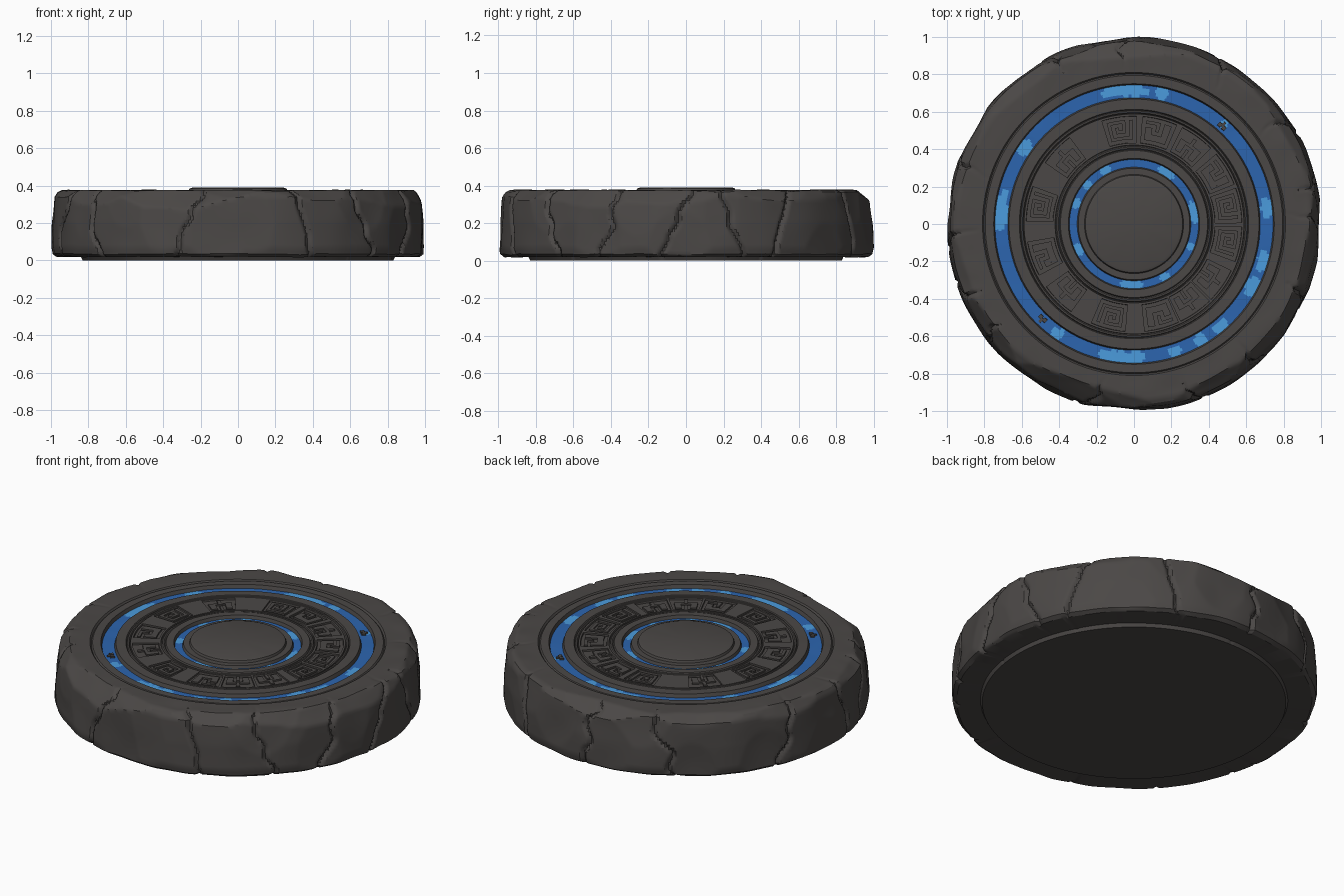
import bpy, bmesh, math, random
from mathutils import Vector, noise

random.seed(7)
if "Cube" in bpy.data.objects:
    bpy.data.objects.remove(bpy.data.objects["Cube"], do_unlink=True)


def material(name, colour):
    m = bpy.data.materials.new(name)
    m.use_nodes = True
    m.diffuse_color = (*colour, 1)
    m.node_tree.nodes["Principled BSDF"].inputs["Base Color"].default_value = (*colour, 1)
    return m


STONE = material("dark stone", (0.07, 0.064, 0.061))
BLUE = material("glow blue", (0.025, 0.13, 0.43))
LIGHT = material("light blue", (0.07, 0.33, 0.72))


def finish(bm, name, mats, angle):
    bmesh.ops.recalc_face_normals(bm, faces=bm.faces)
    mesh = bpy.data.meshes.new(name)
    bm.to_mesh(mesh)
    bm.free()
    for m in mats:
        mesh.materials.append(m)
    obj = bpy.data.objects.new(name, mesh)
    bpy.context.collection.objects.link(obj)
    bpy.ops.object.select_all(action="DESELECT")
    obj.select_set(True)
    bpy.context.view_layer.objects.active = obj
    bpy.ops.object.shade_smooth_by_angle(angle=math.radians(angle))
    return obj


def polar(a, r, z):
    return Vector((r * math.cos(a), r * math.sin(a), z))


def angle_gap(a, b):
    return (a - b + math.pi) % math.tau - math.pi


# Cross-section from the centre of the top, over the rim, to the underside
PROFILE = [(0, .39), (.245, .39), (.26, .385), (.265, .372), (.298, .372),
           (.304, .356), (.345, .356), (.351, .375), (.393, .375), (.398, .366),
           (.404, .372), (.412, .372), (.418, .362), (.59, .362), (.596, .373),
           (.604, .373), (.608, .366), (.613, .374), (.668, .374), (.675, .353),
           (.743, .353), (.75, .374), (.795, .374), (.802, .366), (.81, .377),
           (.94, .375), (.965, .365), (.982, .34), (.995, .2), (1, .07),
           (.992, .035), (.97, .02), (.84, .02), (.83, 0), (0, 0)]
STEP, SEGS = 0.018, 600

# Broken flats on the rim: bearing, upward tilt and depth, in degrees and units
chips = [(-111, 42, .07), (-104, 55, .05), (-28, 35, .05), (-12, 40, .05),
         (-42, 40, .05), (0, 30, .035), (94, 55, .05), (85, 50, .04),
         (160, 35, .04), (-143, 40, .05), (-62, 50, .04), (30, 45, .04)]
for i in range(22):
    chips.append((i * 360 / 22 + random.uniform(-6, 6), random.uniform(-4, 14),
                  random.uniform(.004, .017)))
for i in range(14):
    chips.append((random.uniform(0, 360), random.uniform(30, 60), random.uniform(.012, .035)))
planes = []
for bearing, tilt, depth in chips:
    t = math.radians(tilt)
    n = polar(math.radians(bearing), math.cos(t), math.sin(t))
    reach = math.cos(t) * (.99 if tilt > 20 else 1) + math.sin(t) * (.37 if tilt > 20 else .2)
    planes.append((n, reach - depth))

# Cracks down the side: bearing, slant, inner radius reached on top
CRACKS = [(-141, -.3, .9), (-106, .45, .84), (-69, -.2, .9), (-47, -.25, .82),
          (-24, .3, .88), (-3, .5, .8), (14, -.4, .9), (31, .35, .82), (62, -.3, .85),
          (92, .2, .82), (118, -.4, .9), (159, .3, .82), (186, -.3, .84), (-160, .4, .9)]


def weather(p):
    """Break flats, crack and roughen the outer stone."""
    r, a = math.hypot(p.x, p.y), math.atan2(p.y, p.x)
    if r < .805 or p.z < .01:
        if .01 < p.z and r > .2:
            p.z += .002 * noise.noise(p * 9)
        return p
    q = p.copy()
    for n, d in planes:
        over = q.dot(n) - d
        if over > 0:
            q -= n * over
    edge = min(1, (r - .805) / .1)
    for bearing, slant, inner in CRACKS:
        wiggle = .05 * noise.noise(Vector((p.z * 9, r * 9, bearing)))
        gap = abs(angle_gap(a, math.radians(bearing) + slant * (p.z - .2) + wiggle))
        if r > inner and gap < .018:
            q -= Vector((q.x, q.y, (q.z - .15) * .6)) * .022 * (1 - gap / .018) * edge
    out = Vector((p.x, p.y, 0)).normalized()
    q += out * .008 * edge * noise.noise(p * 5)
    q.z = max(.015, q.z + .006 * edge * noise.noise(p * 7 + Vector((3, 1, 8))))
    return q


# Light worn patches along the blue rings: bearing, half width in degrees
OUTER = [(94, 11), (78, 3), (145, 4), (174, 10), (7, 5), (-16, 5), (-28, 5),
         (-50, 4), (-60, 3), (-72, 3), (-95, 11), (-125, 3), (48, 2)]
INNER = [(58, 10), (12, 13), (-22, 4), (-60, 6), (-92, 12), (-155, 7), (160, 6),
         (140, 5), (118, 6)]


def ring_colour(c):
    r, a = math.hypot(c.x, c.y), math.atan2(c.y, c.x)
    if .304 < r < .345:
        patches, middle, half = INNER, .325, .02
    elif .675 < r < .743:
        patches, middle, half = OUTER, .712, .034
    else:
        return 0
    rough = .35 * noise.noise(c * 22)
    for bearing, width in patches:
        along = angle_gap(a, math.radians(bearing)) / math.radians(width)
        if along ** 4 + ((r - middle) / half) ** 2 < .75 + rough:
            return 2
    return 1


# Stone disc
path = [Vector(PROFILE[0])]
for start, end in zip(PROFILE, PROFILE[1:]):
    s, e = Vector(start), Vector(end)
    flat = e.x < .85 and e.y < .03 or e.x < .25 or .42 < e.x < .592
    count = 1 if flat else max(1, math.ceil((e - s).length / STEP))
    path += [s.lerp(e, (k + 1) / count) for k in range(count)]

bm = bmesh.new()
rings = []
for point in path:
    if point.x < 1e-4:
        rings.append([bm.verts.new((0, 0, point.y))] * SEGS)
    else:
        rings.append([bm.verts.new(weather(polar(math.tau * i / SEGS, point.x, point.y)))
                      for i in range(SEGS)])
for upper, lower in zip(rings, rings[1:]):
    for i in range(SEGS):
        j = (i + 1) % SEGS
        corners = list(dict.fromkeys((upper[i], lower[i], lower[j], upper[j])))
        face = bm.faces.new(corners)
        centre = face.calc_center_median()
        if centre.z > .3:
            face.material_index = ring_colour(centre)
finish(bm, "stone_disc", [STONE, BLUE, LIGHT], 32)


# Carved key pattern around the disc
def block(bm, a0, a1, r0, r1, z0, z1, inset=.002):
    n = max(1, math.ceil((a1 - a0) / .05))
    rows = []
    for k in range(n + 1):
        a = a0 + (a1 - a0) * k / n
        rows.append([bm.verts.new(polar(a, r, z)) for r, z in
                     ((r0, z0), (r1, z0), (r1 - inset, z1), (r0 + inset, z1))])
    for s, e in zip(rows, rows[1:]):
        for k in range(4):
            bm.faces.new((s[k], s[(k + 1) % 4], e[(k + 1) % 4], e[k]))
    bm.faces.new(rows[0])
    bm.faces.new(rows[-1][::-1])


SPIRAL = [".........", ".#######.", ".#.....#.", ".#.###.#.", ".#.#.#.#.",
          ".#.#...#.", ".#.#####.", "........."]
HOOK = [".........", ".#######.", ".#######.", ".##...##.", ".##.#.##.",
        ".##.#....", ".##.####.", "........."]
FORK = ["....#....", ".##.#.##.", ".##.#.##.", ".##...##.", ".#######.",
        "....#....", "....#....", "........."]
TILES = [(98, SPIRAL), (76, HOOK), (54, FORK), (31, HOOK), (10, SPIRAL), (-11, SPIRAL),
         (-35, FORK), (-55, FORK), (-75, HOOK), (-104, SPIRAL), (-135, FORK),
         (-161, HOOK), (169, SPIRAL), (136, FORK)]
HALF, R0, R1, TOP = math.radians(9.3), .435, .575, .3715

bm = bmesh.new()
for bearing, rows in TILES:
    start = math.radians(bearing) - HALF
    width, height = 2 * HALF / len(rows[0]), (R1 - R0) / len(rows)
    for y, row in enumerate(rows):
        x = 0
        while x < len(row):
            run = len(row[x:]) - len(row[x:].lstrip("#"))
            if run:
                block(bm, start + x * width, start + (x + run) * width,
                      R0 + y * height, R0 + (y + 1) * height, .358, TOP, 0)
            x += run or 1
finish(bm, "key_pattern", [STONE], 30)

# Plain stone between and around the tiles
bm = bmesh.new()
bearings = sorted(math.radians(b) for b, rows in TILES)
for a, b in zip(bearings, bearings[1:] + [bearings[0] + math.tau]):
    block(bm, a + HALF, b - HALF, .42, .59, .358, TOP + .001)
for r0, r1 in ((.42, R0), (R1, .59)):
    block(bm, 0, math.tau, r0, r1, .358, TOP + .001)
finish(bm, "tile_frames", [STONE], 30)

# Small stone clasps across the outer blue ring
bm = bmesh.new()
for bearing in (48, -134):
    a = math.radians(bearing)
    for side in (-.02, .02):
        block(bm, a + side - .015, a + side + .015, .69, .715, .35, .362)
    block(bm, a - .01, a + .01, .70, .73, .35, .36)
finish(bm, "ring_clasps", [STONE], 30)
